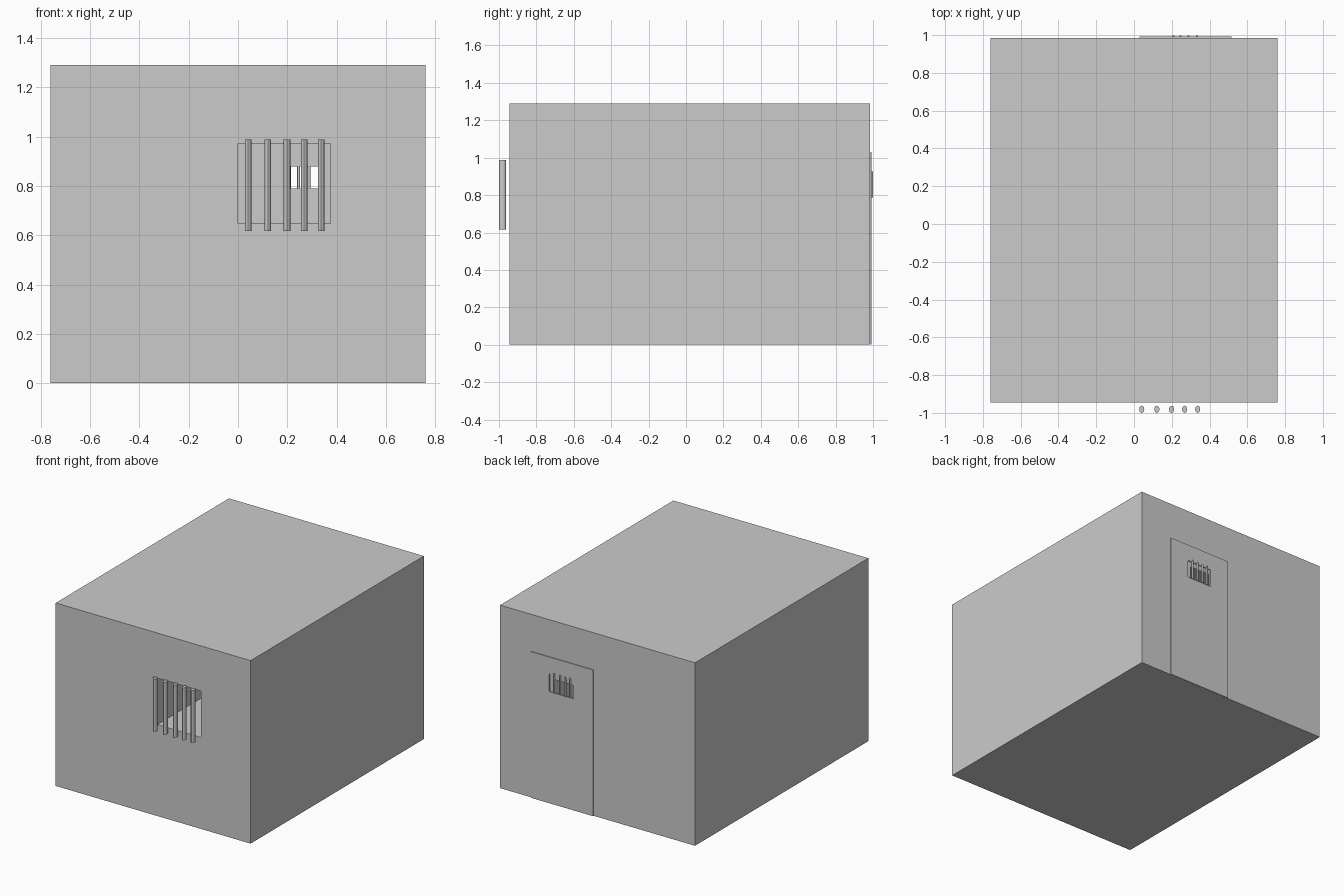
import bpy, bmesh

if "Cube" in bpy.data.objects:
    bpy.data.objects.remove(bpy.data.objects["Cube"])

FRONT, BACK = -0.945, 0.985
HALF_W, HEIGHT = 0.76, 1.29


def make_object(name, bm):
    mesh = bpy.data.meshes.new(name)
    bm.to_mesh(mesh)
    bm.free()
    obj = bpy.data.objects.new(name, mesh)
    bpy.context.collection.objects.link(obj)
    return obj


def holed_panel(bm, xs, zs, y, facing):
    """Upright panel in a 3 x 3 grid whose middle cell is left open."""
    v = [[bm.verts.new((x, y, z)) for z in zs] for x in xs]
    for i in range(3):
        for j in range(3):
            if (i, j) == (1, 1):
                continue
            loop = [v[i][j], v[i + 1][j], v[i + 1][j + 1], v[i][j + 1]]
            bm.faces.new(loop if facing < 0 else loop[::-1])


def bar(name, x, y, rx, ry, z0, z1):
    bpy.ops.mesh.primitive_cylinder_add(vertices=16, radius=1, depth=1,
                                        location=(x, y, (z0 + z1) / 2))
    obj = bpy.context.object
    obj.name = name
    obj.scale = (rx, ry, z1 - z0)
    bpy.ops.object.transform_apply(location=False, rotation=False, scale=True)
    bpy.ops.object.shade_smooth_by_angle()


# Hollow room: thin shell with front and back replaced by panels with openings
bm = bmesh.new()
bmesh.ops.create_cube(bm, size=1)
for v in bm.verts:
    v.co.x *= 2 * HALF_W
    v.co.y = FRONT if v.co.y < 0 else BACK
    v.co.z = (v.co.z + 0.5) * HEIGHT
bm.normal_update()
ends = [f for f in bm.faces if abs(f.normal.y) > 0.9]
bmesh.ops.delete(bm, geom=ends, context='FACES_ONLY')
holed_panel(bm, (-HALF_W, 0.0, 0.375, HALF_W), (0, 0.647, 0.972, HEIGHT), FRONT, -1)
holed_panel(bm, (-HALF_W, 0.192, 0.345, HALF_W), (0, 0.789, 0.878, HEIGHT), BACK, 1)
bmesh.ops.remove_doubles(bm, verts=bm.verts, dist=0.0001)
make_object("room_shell", bm)

# Thin door on the back wall with its own slightly larger peephole
bm = bmesh.new()
holed_panel(bm, (0.03, 0.178, 0.372, 0.515), (0, 0.787, 0.912, 1.03), 0.992, 1)
door = make_object("door", bm)
solid = door.modifiers.new("thickness", 'SOLIDIFY')
solid.thickness = 0.006
solid.offset = -1

# Window bars in front of the front opening
for i, x in enumerate((0.041, 0.121, 0.199, 0.268, 0.337)):
    bar(f"window_bar_{i + 1}", x, -0.981, 0.0135, 0.019, 0.617, 0.988)

# Small bars over the door opening
for i, x in enumerate((0.209, 0.246, 0.288, 0.333)):
    bar(f"door_bar_{i + 1}", x, 0.993, 0.006, 0.007, 0.787, 0.925)
